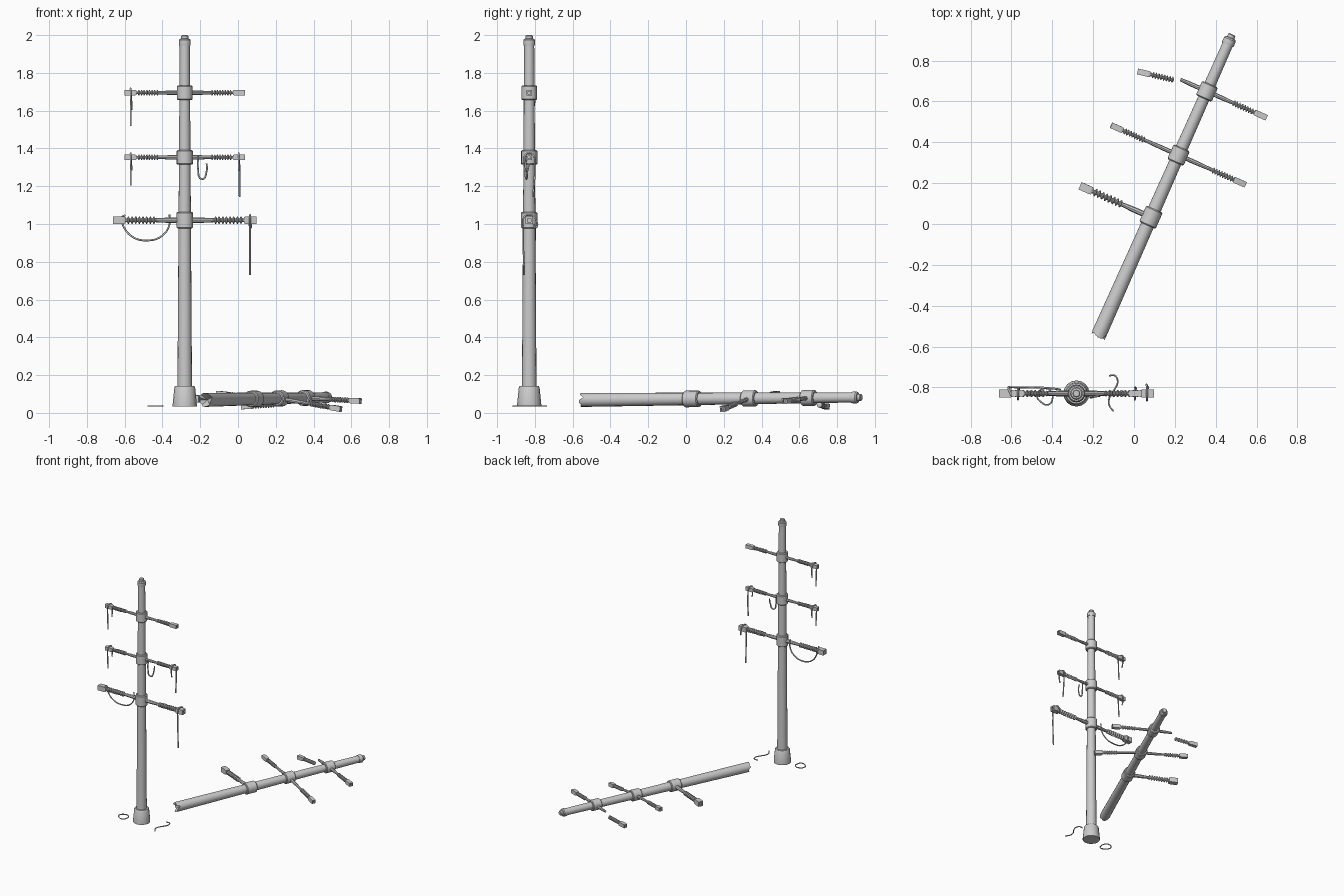
import bpy, bmesh, math, random
from mathutils import Matrix, Vector

if "Cube" in bpy.data.objects:
    bpy.data.objects.remove(bpy.data.objects["Cube"])

random.seed(4)
SHADE = math.radians(35)


def lathe(name, profile, M, n=16, jag=0.0):
    """Revolve (radius, z) pairs round local z; jag roughens the first ring."""
    bm = bmesh.new()
    rings = []
    for r, z in profile:
        if r < 1e-6:
            rings.append([bm.verts.new((0, 0, z))])
            continue
        k = math.pi / 4 if n == 4 else 0
        s = r * math.sqrt(2) if n == 4 else r
        rings.append([bm.verts.new((s * math.cos(2 * math.pi * i / n + k),
                                    s * math.sin(2 * math.pi * i / n + k), z)) for i in range(n)])
    for a, b in zip(rings, rings[1:]):
        for i in range(n):
            j = (i + 1) % n
            if len(a) == 1:
                bm.faces.new((a[0], b[j], b[i]))
            elif len(b) == 1:
                bm.faces.new((a[i], a[j], b[0]))
            else:
                bm.faces.new((a[i], a[j], b[j], b[i]))
    if jag:
        for ring in rings:
            if len(ring) == n:
                for v in ring:
                    v.co.z += random.uniform(-jag, jag)
                break
    bmesh.ops.recalc_face_normals(bm, faces=bm.faces)
    me = bpy.data.meshes.new(name)
    bm.to_mesh(me)
    bm.free()
    ob = bpy.data.objects.new(name, me)
    bpy.context.collection.objects.link(ob)
    ob.matrix_world = M
    bpy.ops.object.select_all(action='DESELECT')
    ob.select_set(True)
    bpy.context.view_layer.objects.active = ob
    if n > 4:
        bpy.ops.object.shade_smooth_by_angle(angle=SHADE)
    return ob


def wire(name, pts, r=0.005, cyclic=False):
    cu = bpy.data.curves.new(name, 'CURVE')
    cu.dimensions = '3D'
    cu.bevel_depth = r
    cu.bevel_resolution = 1
    cu.use_fill_caps = True
    cu.resolution_u = 5
    sp = cu.splines.new('BEZIER')
    sp.bezier_points.add(len(pts) - 1)
    for p, co in zip(sp.bezier_points, pts):
        p.co = co
        p.handle_left_type = p.handle_right_type = 'AUTO'
    sp.use_cyclic_u = cyclic
    ob = bpy.data.objects.new(name, cu)
    bpy.context.collection.objects.link(ob)


# Arm sizes: shaft end, rib end, tip end, shaft radius, rib radius, box half width
SMALL = (0.138, 0.249, 0.32, 0.011, 0.015, 0.0145)
LARGE = (0.153, 0.307, 0.38, 0.014, 0.019, 0.0195)
LONG = (0.182, 0.293, 0.362, 0.011, 0.015, 0.0145)


def insulator(name, A, size):
    s, e, t, sr, rr, w = size
    n = 8
    step = (e - s) / n
    prof = [(0, s), (rr * .5, s)]
    for i in range(n):
        z = s + i * step
        prof += [(rr * .5, z + .15 * step), (rr, z + .4 * step),
                 (rr, z + .65 * step), (rr * .5, z + .9 * step)]
    prof += [(rr * .5, e + .012), (0, e + .012)]
    lathe(name + "_insulator", prof, A, 10)
    b = e + .006
    lathe(name + "_end_clamp", [(0, b), (w * .85, b), (w, b + .01), (w, t), (w * .5, t),
                                (w * .5, t - .012), (0, t - .012)], A, 4)


def arm(name, M, h, side, size, tilt=0.0, broken=False):
    A = (M @ Matrix.Translation((0, 0, h)) @ Matrix.Rotation(math.radians(tilt), 4, 'Z')
         @ Matrix.Rotation(side * math.pi / 2, 4, 'Y'))
    s, sr = size[0], size[3]
    lathe(name + "_shaft", [(0, .02), (sr, .02), (sr, .09), (sr * .75, s + .004), (0, s + .004)], A, 8)
    if not broken:
        insulator(name, A, size)


def collar(name, M, h, r, hh):
    c = .005
    lathe(name, [(0, h - hh), (r - c, h - hh), (r, h - hh + c), (r, h + hh - c),
                 (r - c, h + hh), (0, h + hh)], M)


def pole(name, M, bottom, broken):
    rb = .0395 - .013 * bottom / 1.95
    start = [(0, bottom + .03)] if broken else [(0, bottom)]
    body = start + [(rb, bottom)] + ([(rb, bottom + .04)] if broken else []) + [(.0265, 1.95), (0, 1.95)]
    lathe(name + "_shaft", body, M, 16, .016 if broken else 0)
    lathe(name + "_cap", [(0, 1.945), (.03, 1.945), (.031, 1.95), (.031, 1.973), (.026, 1.98),
                          (.019, 1.982), (.019, 1.996), (.015, 2.0), (0, 2.0)], M)
    for i, (h, r, hh) in enumerate([(1.02, .044, .043), (1.353, .043, .039), (1.695, .042, .038)]):
        collar(f"{name}_collar_{i}", M, h, r, hh)


# Standing pole with flared base and three full crossarms
PX, PY = -.282, -.83
S = Matrix.Translation((PX, PY, 0))
pole("standing_pole", S, .05, False)
lathe("standing_pole_base", [(0, .033), (.064, .033), (.064, .045), (.055, .135),
                             (.05, .143), (0, .143)], S)
for i, (h, size) in enumerate([(1.02, LARGE), (1.353, SMALL), (1.695, SMALL)]):
    for side, tag in ((1, "right"), (-1, "left")):
        arm(f"standing_arm_{i}_{tag}", S, h, side, size)

# Fallen pole: broken foot, damaged arms
d = Vector((.406, .914, .008)).normalized()
x = Vector((d.y, -d.x, 0)).normalized()
y = d.cross(x)
o = Vector((.083, .033, .074)) - d * 1.02
F = Matrix(((x.x, y.x, d.x, o.x), (x.y, y.y, d.y, o.y), (x.z, y.z, d.z, o.z), (0, 0, 0, 1)))
pole("fallen_pole", F, .39, True)
arm("fallen_arm_0_left", F, 1.02, -1, LARGE)
arm("fallen_arm_1_right", F, 1.353, 1, LONG, 9)
arm("fallen_arm_1_left", F, 1.353, -1, LONG, 4)
arm("fallen_arm_2_right", F, 1.695, 1, SMALL, 3)
arm("fallen_arm_2_left", F, 1.695, -1, SMALL, 0, True)

# Snapped-off insulator lying beside the fallen pole
p, q = Vector((.195, .705, .043)), Vector((.018, .747, .033))
D = (q - p).to_track_quat('Z', 'Y').to_matrix().to_4x4()
insulator("loose_arm", Matrix.Translation(p) @ D @ Matrix.Translation((0, 0, -SMALL[0])), SMALL)


def draped(name, wx, z, w, drop_front, drop_back, r=.005):
    """Cable hung over an end clamp, falling in front of and behind it."""
    k = w + .006
    wire(name, [(wx, PY - k, z - drop_front), (wx, PY - k - .006, z - .05), (wx, PY - k, z + w),
                (wx, PY, z + w + .008), (wx, PY + k, z + w),
                (wx + .003, PY + k + .008, z - .04), (wx + .005, PY + k, z - drop_back)], r)


# Hanging cables
draped("cable_top_left", -.568, 1.695, .0145, .175, .09)
draped("cable_middle_left", -.568, 1.353, .0145, .15, .07)
draped("cable_middle_right", .004, 1.353, .0145, .07, .21)
draped("cable_lower_right", .064, 1.02, .0195, .29, .02)
wire("cable_small_loop", [(-.21, PY - .015, 1.36), (-.212, PY - .02, 1.30), (-.19, PY - .015, 1.237),
                          (-.166, PY - .01, 1.28), (-.166, PY, 1.32)])
wire("cable_swag", [(-.60, PY - .01, 1.045), (-.615, PY + .026, 1.03), (-.605, PY + .03, .985),
                    (-.555, PY + .03, .93), (-.475, PY + .03, .913), (-.405, PY + .025, .935),
                    (-.365, PY + .02, .99), (-.362, PY + .015, 1.05)])

# Cable scraps at the foot
wire("scrap_loop", [(-.475, -.842, .036), (-.455, -.872, .036), (-.42, -.885, .036), (-.40, -.86, .036),
                    (-.41, -.815, .036), (-.45, -.808, .036)], .004, True)
wire("scrap_curl", [(-.122, -.743, .036), (-.095, -.742, .036), (-.08, -.77, .036), (-.095, -.81, .036),
                    (-.12, -.85, .036), (-.122, -.885, .036), (-.10, -.918, .036)], .004)
